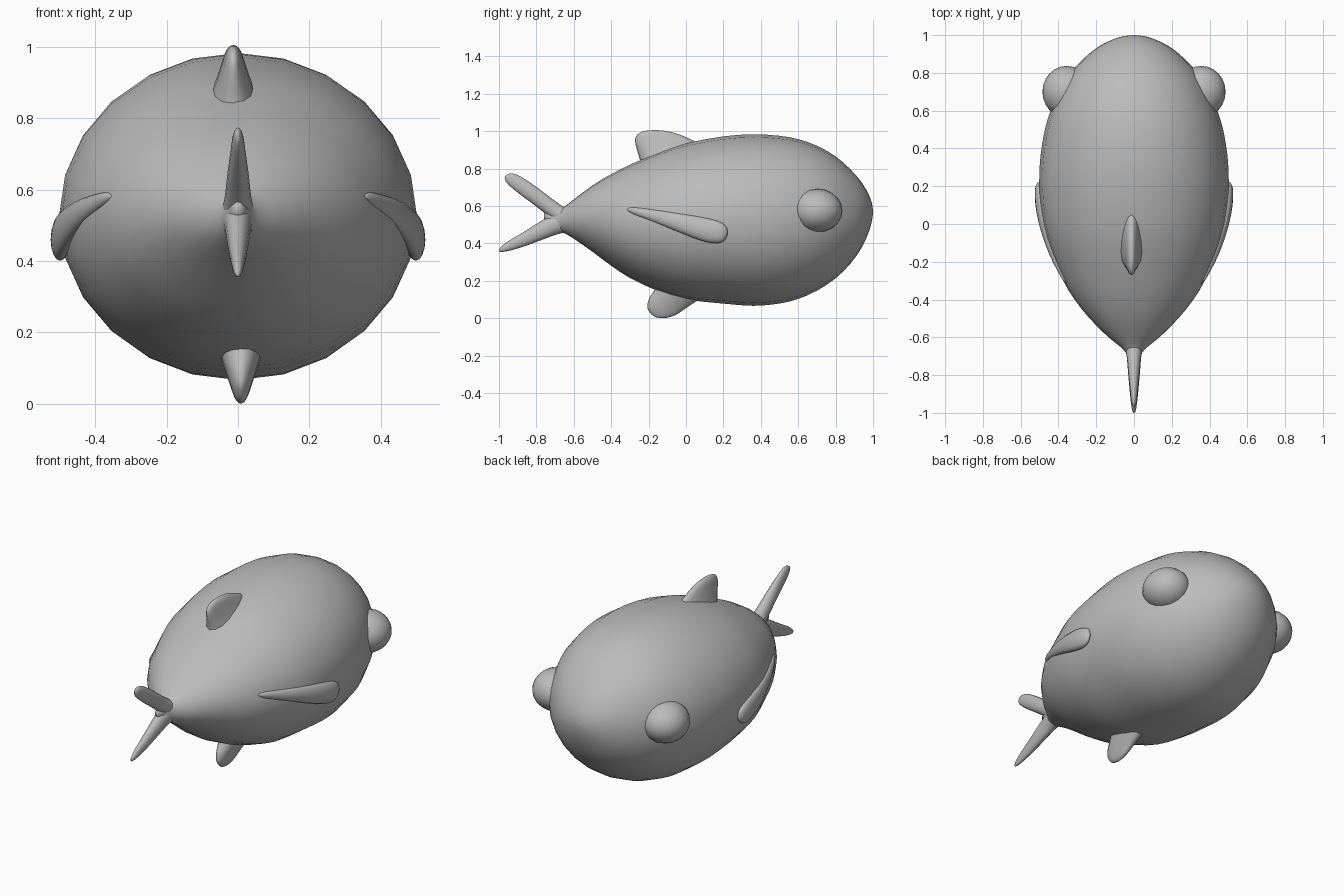
import bpy, bmesh, math
from mathutils import Vector

grey = bpy.data.materials.new("plain grey")
grey.diffuse_color = (0.5, 0.5, 0.5, 1)


def spline(rows, steps):
    """Catmull-Rom resampling of station rows."""
    out = []
    for i in range(len(rows) - 1):
        a, b, c, d = (rows[min(max(i + k, 0), len(rows) - 1)] for k in (-1, 0, 1, 2))
        for s in range(steps):
            t = s / steps
            out.append([0.5 * (2 * q + (r - p) * t + (2 * p - 5 * q + 4 * r - u) * t * t
                               + (3 * q - p - 3 * r + u) * t ** 3)
                        for p, q, r, u in zip(a, b, c, d)])
    return out + [list(rows[-1])]


def loft(name, rows, sides=16, steps=3, axis=None):
    """Elliptical rings (x, y, z, half thickness, half breadth), closed at both ends."""
    rows = spline(rows, steps)
    centres = [Vector(r[:3]) for r in rows]
    bm = bmesh.new()
    rings = []
    for i, r in enumerate(rows):
        if axis:
            v = Vector(axis)
        else:
            t = centres[min(i + 1, len(rows) - 1)] - centres[max(i - 1, 0)]
            v = Vector((0, -t.z, t.y)).normalized()
        hx, hv = max(r[3], 0.002), max(r[4], 0.002)
        rings.append([bm.verts.new(centres[i] + Vector((hx * math.cos(a), 0, 0)) + v * hv * math.sin(a))
                      for a in (2 * math.pi * k / sides for k in range(sides))])
    for a, b in zip(rings, rings[1:]):
        for k in range(sides):
            n = (k + 1) % sides
            bm.faces.new((a[k], a[n], b[n], b[k]))
    bm.faces.new(rings[0])
    bm.faces.new(rings[-1])
    bmesh.ops.recalc_face_normals(bm, faces=bm.faces)
    me = bpy.data.meshes.new(name)
    bm.to_mesh(me)
    bm.free()
    return finish(name, bpy.data.objects.new(name, me), link=True)


def finish(name, ob, link=False):
    if link:
        bpy.context.collection.objects.link(ob)
    ob.name = name
    ob.data.materials.append(grey)
    for p in ob.data.polygons:
        p.use_smooth = True
    return ob


# Body: y, top z, bottom z, half width
body = [(-0.76, .565, .53, .012), (-0.70, .58, .48, .035), (-0.66, .59, .46, .06),
        (-0.60, .635, .425, .135), (-0.5, .71, .355, .235), (-0.4, .77, .28, .315),
        (-0.3, .82, .215, .375), (-0.15, .885, .145, .44), (0, .935, .1, .482),
        (0.2, .972, .078, .502), (0.36, .983, .066, .495), (0.5, .975, .078, .472),
        (0.6, .957, .103, .442), (0.7, .922, .147, .4), (0.8, .865, .213, .338),
        (0.88, .795, .292, .262), (0.94, .725, .378, .187), (0.98, .655, .468, .105),
        (0.995, .61, .525, .05), (1.0, .57, .566, .003)]
loft("body", [(0, y, (a + b) / 2, w, (a - b) / 2) for y, a, b, w in body],
     sides=24, steps=2, axis=(0, 0, 1))

# Forked tail
loft("tail_upper_lobe", [(0, -.60, .52, .06, .06), (0, -.66, .545, .045, .048),
                         (0, -.72, .588, .036, .043), (0, -.79, .642, .03, .042),
                         (0, -.87, .70, .022, .041), (0, -.925, .738, .016, .035),
                         (0, -.955, .752, .01, .022), (0, -.968, .758, .002, .003)])
loft("tail_lower_lobe", [(0, -.60, .525, .06, .06), (0, -.69, .505, .04, .055),
                         (0, -.78, .463, .032, .045), (0, -.87, .419, .024, .035),
                         (0, -.94, .388, .017, .026), (0, -.985, .367, .01, .014),
                         (0, -1.0, .358, .002, .003)])


# Back and belly fins: z, rear y, front y, half thickness
def keel(name, rows, x):
    loft(name, [(x, (a + b) / 2, z, w, (b - a) / 2) for z, a, b, w in rows], axis=(0, 1, 0))


keel("back_fin", [(.81, -.24, .16, .09), (.86, -.25, .13, .07), (.90, -.262, .1, .052),
                  (.945, -.272, .045, .036), (.97, -.268, -.005, .028),
                  (.99, -.25, -.06, .02), (1.002, -.215, -.115, .01),
                  (1.005, -.18, -.15, .002)], -.013)
keel("belly_fin", [(.20, -.15, .13, .085), (.15, -.17, .11, .064), (.11, -.195, .08, .05),
                   (.08, -.205, .04, .04), (.05, -.205, -.005, .03), (.02, -.185, -.05, .019),
                   (.005, -.16, -.09, .01), (0, -.13, -.115, .002)], .008)

for side, label in ((1, "right"), (-1, "left")):
    # Side fins lying along the flank
    loft(label + "_side_fin",
         [(side * x, y, z, w, h) for x, y, z, w, h in (
             (.355, -.315, .582, .004, .004), (.372, -.28, .575, .016, .018),
             (.425, -.16, .545, .024, .034), (.465, -.04, .513, .027, .048),
             (.487, .06, .485, .029, .059), (.497, .14, .464, .028, .062),
             (.499, .19, .453, .024, .052), (.50, .213, .448, .014, .032),
             (.50, .222, .446, .002, .004))])
    # Bulging eyes
    bpy.ops.mesh.primitive_uv_sphere_add(segments=20, ring_count=12, radius=1,
                                         location=(side * .357, .70, .575),
                                         rotation=(0, math.pi / 2, 0))
    eye = bpy.context.object
    eye.scale = (.117, .137, .128)
    finish(label + "_eye", eye)
